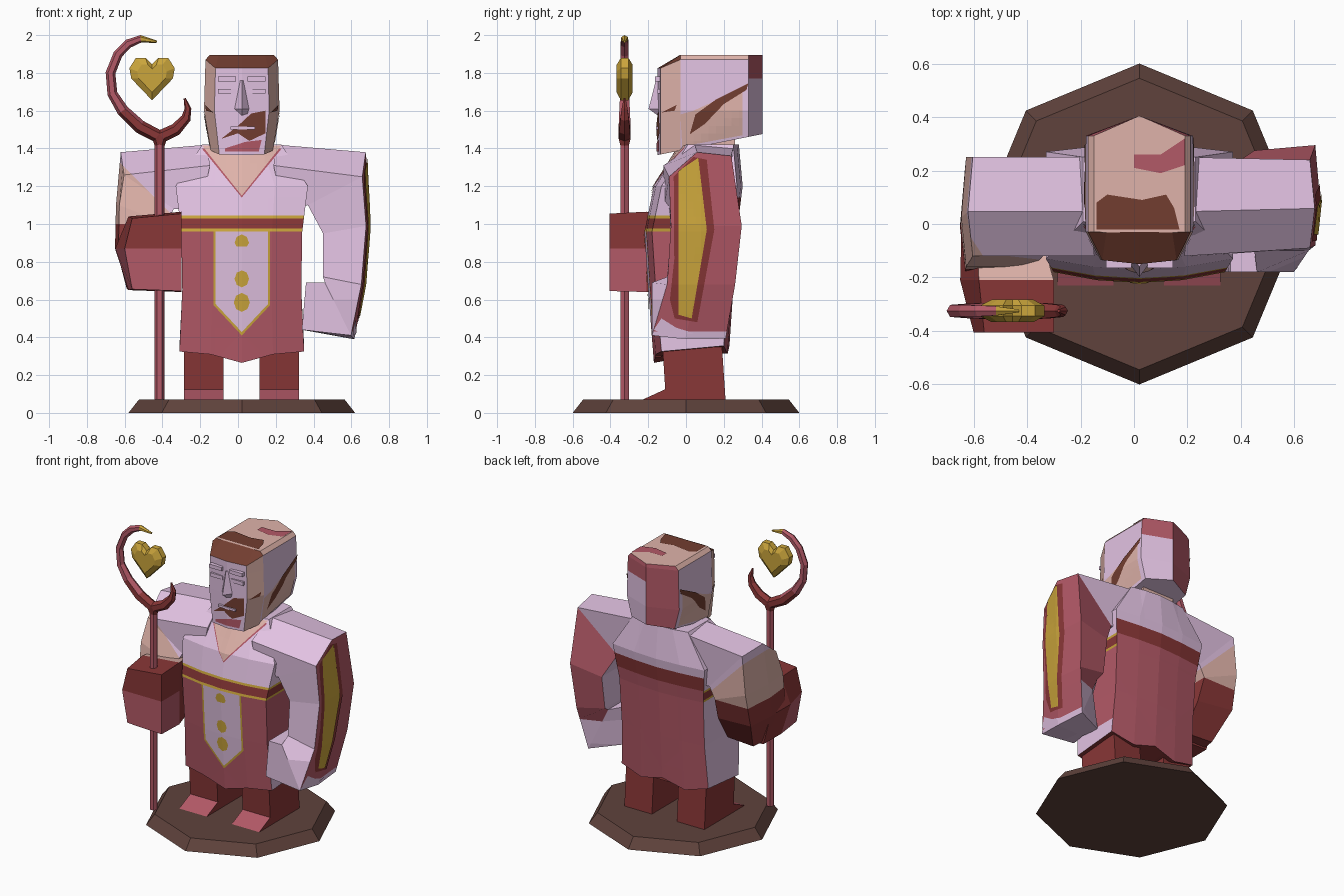
import bpy, bmesh, math
from mathutils import Vector
from mathutils.bvhtree import BVHTree

if "Cube" in bpy.data.objects:
    bpy.data.objects.remove(bpy.data.objects["Cube"])

COL = {"lilac": (0.76, 0.54, 0.76), "rose": (0.45, 0.10, 0.135), "dark_red": (0.25, 0.038, 0.038),
       "gold": (0.60, 0.38, 0.045), "skin": (0.74, 0.45, 0.40), "brown": (0.17, 0.048, 0.03),
       "base_brown": (0.115, 0.055, 0.045)}
MAT = {}
for k, c in COL.items():
    MAT[k] = bpy.data.materials.new(k)
    MAT[k].diffuse_color = (*c, 1)
CX = 0.02  # centre line of the figure


def finish(name, bm, rule):
    """Colour each face by rule(centre, normal) or by one name and link the object."""
    me = bpy.data.meshes.new(name)
    slots = []
    for f in bm.faces:
        m = rule if isinstance(rule, str) else rule(f.calc_center_median(), f.normal)
        if m not in slots:
            slots.append(m)
            me.materials.append(MAT[m])
        f.material_index = slots.index(m)
    bm.to_mesh(me)
    ob = bpy.data.objects.new(name, me)
    bpy.context.collection.objects.link(ob)
    return BVHTree.FromBMesh(bm)


def cut(bm, co, no):
    bmesh.ops.bisect_plane(bm, geom=bm.verts[:] + bm.edges[:] + bm.faces[:],
                           plane_co=co, plane_no=no, dist=1e-5)


def loft(name, rings, rule, cuts=()):
    bm = bmesh.new()
    vs = [[bm.verts.new(p) for p in r] for r in rings]
    n = len(rings[0])
    for a, b in zip(vs, vs[1:]):
        for i in range(n):
            bm.faces.new((a[i], a[(i + 1) % n], b[(i + 1) % n], b[i]))
    bm.faces.new(vs[0])
    bm.faces.new(vs[-1])
    bmesh.ops.recalc_face_normals(bm, faces=bm.faces[:])
    for co, no in cuts:
        cut(bm, co, no)
    bm.normal_update()
    return finish(name, bm, rule)


def decal(name, target, pts, axis, side, mat, off=0.005):
    """Painted patch: outline gridded and projected on the target along an axis."""
    u, v = [(1, 2), (0, 2), (0, 1)][axis]
    d = Vector((0, 0, 0))
    d[axis] = -side
    bm = bmesh.new()
    loop = []
    for p in pts:
        co = Vector((0, 0, 0))
        co[u], co[v], co[axis] = p[0], p[1], side * 3
        loop.append(bm.verts.new(co))
    bm.faces.new(loop)
    bmesh.ops.triangulate(bm, faces=bm.faces[:])
    for a in (u, v):
        no = Vector((0, 0, 0))
        no[a] = 1
        lo, hi = min(w.co[a] for w in bm.verts), max(w.co[a] for w in bm.verts)
        for i in range(int(lo / 0.04), int(hi / 0.04) + 1):
            cut(bm, no * (i * 0.04 + 0.02 * (a == 0)), no)
    for w in bm.verts[:]:
        hit = target.ray_cast(w.co, d)[0]
        if hit is None:
            bm.verts.remove(w)
        else:
            w.co = hit - d * off
    bm.normal_update()
    bmesh.ops.reverse_faces(bm, faces=[f for f in bm.faces if f.normal.dot(d) > 0])
    finish(name, bm, mat)


def tube(name, path, rule, y=-0.325, n=6):
    """Tapered tube along (x, z, radius) points in a vertical plane."""
    rings = []
    for i, (x, z, r) in enumerate(path):
        a, b = path[max(i - 1, 0)], path[min(i + 1, len(path) - 1)]
        t = Vector((b[0] - a[0], 0, b[1] - a[1])).normalized()
        s = Vector((t.z, 0, -t.x))
        rings.append([Vector((x, y, z)) + r * (math.cos(k * math.tau / n) * s
                      + math.sin(k * math.tau / n) * Vector((0, 1, 0))) for k in range(n)])
    loft(name, rings, rule)


def box(name, x0, x1, y0, y1, z0, z1, mat):
    loft(name, [[(x0, y0, z), (x1, y0, z), (x1, y1, z), (x0, y1, z)] for z in (z0, z1)], mat)


# Octagonal base
loft("base", [[(CX + r * math.cos(k * math.pi / 4), r * math.sin(k * math.pi / 4), z) for k in range(8)]
              for r, z in ((0.6, 0), (0.545, 0.07))], "base_brown")

# Legs with wedge toes
for name, x in (("left_leg", -0.182), ("right_leg", 0.218)):
    prof = [(0.21, 0.06), (0.19, 0.36), (-0.125, 0.36), (-0.11, 0.125), (-0.23, 0.07), (-0.23, 0.06)]
    loft(name, [[(x + s * 0.105, y, z) for y, z in prof] for s in (-1, 1)],
         lambda c, n: "rose" if c.y < -0.12 and n.z > 0.3 else "dark_red")


# Robe with belt and pointed front panel
def robe_rule(c, n):
    a = abs(c.x - CX)
    if n.z < -0.8:
        return "dark_red"
    if c.y > 0.09 and abs(n.x) < 0.8:
        return "rose" if c.z < 1.04 else "dark_red" if c.z < 1.14 else "lilac"
    if c.z > 1.045:
        return "lilac"
    if c.z > 0.96:
        return "dark_red" if 0.975 < c.z < 1.03 else "gold"
    if c.y < 0 and a < 0.15 and c.z > 0.41 + a * 1.07:
        return "lilac" if a < 0.138 and c.z > 0.428 + a * 1.07 else "gold"
    if n.x < -0.8 or (n.x > 0.8 and c.z < 0.45):
        return "lilac"
    return "rose"


rings = []
for z, w, yf, yb, dip in ((0.31, 0.33, -0.17, 0.23, 0.045), (0.65, 0.315, -0.2, 0.25, 0), (0.96, 0.32, -0.22, 0.27, 0),
                          (1.2, 0.35, -0.17, 0.3, 0), (1.42, 0.21, -0.03, 0.28, 0)):
    rings.append([(CX - w, yf + 0.04, z + dip / 3), (CX - w / 2, yf + 0.01, z), (CX, yf, z - dip),
                  (CX + w / 2, yf + 0.01, z), (CX + w, yf + 0.04, z + dip / 3),
                  (CX + w, yb - 0.03, z + dip), (CX + w / 2, yb - 0.01, z), (CX, yb, z + dip),
                  (CX - w / 2, yb - 0.01, z), (CX - w, yb - 0.03, z + dip)])
cuts = [((0, 0, z), (0, 0, 1)) for z in (0.45, 0.96, 0.975, 1.03, 1.045, 1.14)]
cuts += [((CX + s * a, 0, 0), (1, 0, 0)) for s in (-1, 1) for a in (0.15, 0.138)]
cuts += [((CX, 0, z), (s * 1.07, 0, 1)) for s in (-1, 1) for z in (0.41, 0.428)]
robe = loft("robe", rings, robe_rule, cuts)
decal("neckline_trim", robe, [(-0.2, 1.41), (CX, 1.14), (0.24, 1.41)], 1, -1, "rose", 0.003)
decal("neckline", robe, [(-0.19, 1.415), (CX, 1.15), (0.23, 1.415)], 1, -1, "skin", 0.007)
for i, (z, r) in enumerate(((0.9, 0.045), (0.71, 0.045), (0.585, 0.05))):
    decal(f"panel_spot_{i}", robe, [(CX + r * 0.85 * math.cos(k * math.pi / 4), max(z + r * math.sin(k * math.pi / 4),
          0.88 if i == 0 else 0)) for k in range(8)], 1, -1, "gold")


# Arms: five-sided sections running over the shoulder and down
def arm_rings(stations):
    out = []
    for xo, zo, xi, zi, y0, y1, drop in stations:
        s = 0.012 if xo > 0 else -0.012
        out.append([(xo - s, y0, zo - drop), (xo + s / 2, y0 * 0.55 + y1 * 0.45, zo), (xo - s, y1, zo - drop * 0.15),
                    (xi, y1 - 0.02, zi), (xi, y0, zi)])
    return out


def sleeve_rule(c, n):
    if n.x > 0.6 and c.z > 0.43:
        return "rose"
    return "rose" if n.y > 0.6 and c.x > 0.45 and c.z > 0.6 else "lilac"


sleeve = loft("wide_sleeve", arm_rings([
    (0.2, 1.42, 0.24, 1.07, -0.12, 0.25, 0.11), (0.67, 1.38, 0.37, 1.1, -0.09, 0.24, 0.13),
    (0.69, 0.99, 0.45, 0.95, -0.08, 0.295, 0), (0.665, 0.68, 0.45, 0.72, -0.1, 0.26, 0),
    (0.61, 0.39, 0.46, 0.69, -0.18, 0.21, -0.02), (0.35, 0.44, 0.36, 0.69, -0.18, 0.05, 0)]),
    sleeve_rule, [((0, 0, 0.43), (0, 0, 1)), ((0, 0, 0.6), (0, 0, 1))])
decal("sleeve_band", sleeve, [(-0.065, 1.25), (-0.045, 0.97), (-0.085, 0.6), (-0.06, 0.5), (0.06, 0.48),
                              (0.15, 0.97), (0.11, 1.34), (0.04, 1.355)], 0, 1, "dark_red", 0.004)
decal("sleeve_stripe", sleeve, [(-0.04, 1.28), (0.005, 0.97), (-0.04, 0.52), (0.03, 0.5),
                                (0.11, 0.97), (0.065, 1.35)], 0, 1, "gold", 0.008)
decal("sleeve_cuff", sleeve, [(-0.17, 0.44), (-0.13, 0.5), (-0.05, 0.45), (0.05, 0.42), (-0.1, 0.41)],
      0, 1, "lilac", 0.004)


def arm_rule(c, n):
    if c.z < 1.0:
        return "dark_red"
    return "skin" if c.z + c.x < 0.70 else "lilac"


loft("staff_arm", arm_rings([
    (-0.16, 1.42, -0.2, 1.07, -0.12, 0.25, 0.11), (-0.615, 1.38, -0.34, 1.08, -0.12, 0.25, 0.12),
    (-0.64, 1.1, -0.38, 1.0, -0.16, 0.25, 0), (-0.645, 0.87, -0.37, 0.85, -0.18, 0.2, 0),
    (-0.58, 0.67, -0.36, 0.67, -0.18, 0.08, 0)]),
    arm_rule, [((0, 0, 1.0), (0, 0, 1)), ((-0.5, 0, 1.2), (1, 0, 1))])


# Gauntlet gripping the staff
def gauntlet_rule(c, n):
    if c.y > -0.21 and n.z > 0.5:
        return "skin"
    return "rose" if c.z < 0.87 and c.y < -0.15 and n.z > -0.5 else "dark_red"


loft("gauntlet", [[(x0, y, z0), (xm, y, 0.87), (x0, y, z1), (x1, y, z1 + 0.025), (x1, y, z0 - 0.01)]
                  for y, x0, xm, x1, z0, z1 in ((-0.405, -0.56, -0.6, -0.3, 0.655, 1.03),
                                                (-0.21, -0.58, -0.65, -0.3, 0.65, 1.04),
                                                (0.0, -0.59, -0.645, -0.36, 0.66, 1.0))],
     gauntlet_rule, [((0, 0, 0.87), (0, 0, 1))])

# Staff, crook and floating heart
tube("staff_shaft", [(-0.415, 0.07, 0.026), (-0.415, 1.45, 0.026)], "rose")
tube("crook_long", [(-0.415, 1.42, 0.027), (-0.425, 1.465, 0.036), (-0.52, 1.515, 0.036), (-0.61, 1.6, 0.032),
                    (-0.665, 1.69, 0.027), (-0.675, 1.8, 0.026), (-0.635, 1.9, 0.025), (-0.58, 1.955, 0.024),
                    (-0.515, 1.98, 0.02), (-0.43, 1.965, 0.006)],
     lambda c, n: "gold" if c.x > -0.515 and c.z > 1.8 else "dark_red" if c.z < 1.56 else "rose")
tube("crook_short", [(-0.415, 1.42, 0.027), (-0.405, 1.465, 0.036), (-0.33, 1.5, 0.033), (-0.275, 1.56, 0.026),
                     (-0.265, 1.61, 0.018), (-0.282, 1.665, 0.006)], "dark_red")
half = [(0, -0.12), (0.11, -0.005), (0.12, 0.05), (0.085, 0.105), (0.035, 0.105), (0, 0.07)]
heart = half + [(-x, z) for x, z in half[4:0:-1]]
loft("heart", [[(-0.455 + x * k, -0.325 + y, 1.775 + z * k) for x, z in heart]
               for y, k in ((-0.042, 0.65), (-0.02, 1), (0.02, 1), (0.042, 0.65))], "gold")

# Head: eight-sided block, flat face, chamfered forehead
outline = [(0.145, -0.135), (0.2, -0.03), (0.2, 0.33), (0, 0.405), (-0.2, 0.33), (-0.2, -0.03), (-0.145, -0.135), (0, -0.15)]
rings = [[(CX + x * 0.82, y, 1.365 + (y + 0.15) * 0.2) for x, y in outline],
         [(CX + x, y, 1.6) for x, y in outline],
         [(CX + x * 0.96, y, 1.825 if y < -0.1 else 1.87) for x, y in outline],
         [(CX + x * 0.85, max(y, -0.03 - abs(x) * 0.01), 1.895) for x, y in outline]]


def head_rule(c, n):
    if n.z > 0.4:
        return "brown" if c.y < -0.03 else "skin"
    if n.y < -0.7:
        return "lilac"
    if n.y < -0.25:
        return "skin"
    return "rose" if n.y > 0.7 and (c.x < CX or c.z > 1.77) else "lilac"


head = loft("head", rings, head_rule, [((0, 0, 1.77), (0, 0, 1))])
decal("hair_front", head, [(-0.14, -0.02), (0.17, -0.02), (0.15, 0.06), (0.12, 0.11), (0.03, 0.09),
                           (-0.1, 0.11), (-0.14, 0.08)], 2, 1, "brown")
decal("hair_crown", head, [(0.0, 0.26), (0.1, 0.26), (0.19, 0.32), (0.19, 0.22), (0.1, 0.19), (0, 0.21)], 2, 1, "rose")
for name, s in (("left", -1), ("right", 1)):
    decal(name + "_jaw", head, [(-0.03, 1.58), (0.04, 1.6), (0.15, 1.65), (0.3, 1.72), (0.3, 1.47), (-0.02, 1.41)],
          0, s, "skin", 0.004)
    decal(name + "_streak", head, [(0.02, 1.475), (0.05, 1.58), (0.16, 1.66), (0.33, 1.745), (0.32, 1.71),
                                   (0.2, 1.635), (0.1, 1.53)], 0, s, "brown", 0.007)
    decal(name + "_sideburn", head, [(-0.13, 1.59), (-0.05, 1.63), (-0.06, 1.6)], 0, s, "brown")

# Face: brows, lids, nose, mouth and beard patches
for name, s in (("left", -1), ("right", 1)):
    a, b = sorted((CX + s * 0.03, CX + s * 0.125))
    box(name + "_brow", a, b, -0.165, -0.12, 1.755, 1.78, "lilac")
    box(name + "_eyelid", a, b, -0.152, -0.12, 1.69, 1.715, "lilac")
loft("nose", [[(CX - w, -0.13, z), (CX, y, z), (CX + w, -0.13, z)]
              for z, w, y in ((1.76, 0.022, -0.16), (1.61, 0.05, -0.198), (1.575, 0.04, -0.15))], "lilac")
box("lips", CX - 0.06, CX + 0.07, -0.16, -0.12, 1.5, 1.515, "lilac")
decal("beard", head, [(-0.09, 1.45), (0.0, 1.52), (0.07, 1.585), (0.145, 1.6), (0.145, 1.48), (0.06, 1.44),
                      (0.0, 1.48)], 1, -1, "brown")
decal("chin_patch", head, [(-0.07, 1.4), (0.04, 1.435), (0.125, 1.445), (0.11, 1.385), (-0.07, 1.385)], 1, -1, "rose")
# Neck
box("neck", CX - 0.12, CX + 0.12, 0.0, 0.26, 1.35, 1.47, "skin")

for m in bpy.data.materials:
    if m.users and not m.is_grease_pencil:
        m.use_nodes = True
        m.node_tree.nodes["Principled BSDF"].inputs["Base Color"].default_value = m.diffuse_color
